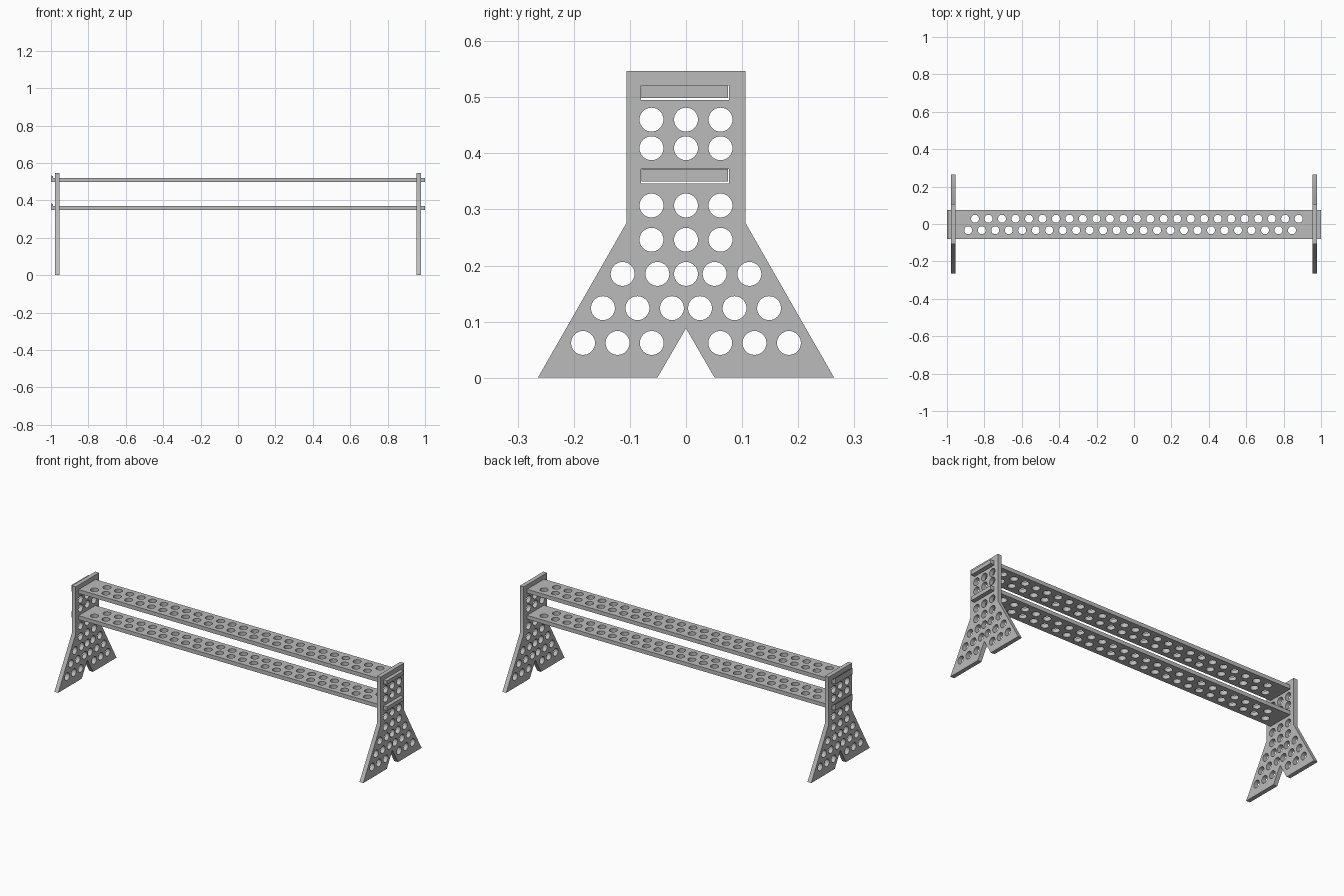
import bpy, bmesh, math
from mathutils import Matrix

if "Cube" in bpy.data.objects:
    bpy.data.objects.remove(bpy.data.objects["Cube"])

grey = bpy.data.materials.new("light_grey")
grey.diffuse_color = (0.5, 0.5, 0.5, 1)
grey.use_nodes = True
grey.node_tree.nodes["Principled BSDF"].inputs["Base Color"].default_value = grey.diffuse_color

R = 0.0213          # radius of every round hole


def circle(cx, cy, n=32):
    return [(cx + R * math.cos(2 * math.pi * i / n),
             cy + R * math.sin(2 * math.pi * i / n)) for i in range(n)]


def rect(x0, x1, y0, y1):
    return [(x0, y0), (x1, y0), (x1, y1), (x0, y1)]


def plate(name, loops, thickness, matrix):
    """Flat plate from an outline and hole loops, thickened about its mid plane."""
    cu = bpy.data.curves.new(name, 'CURVE')
    cu.dimensions = '2D'
    cu.fill_mode = 'BOTH'
    cu.extrude = thickness / 2
    for pts in loops:
        s = cu.splines.new('POLY')
        s.points.add(len(pts) - 1)
        for p, (x, y) in zip(s.points, pts):
            p.co = (x, y, 0, 1)
        s.use_cyclic_u = True
    ob = bpy.data.objects.new(name, cu)
    bpy.context.collection.objects.link(ob)
    bpy.ops.object.select_all(action='DESELECT')
    ob.select_set(True)
    bpy.context.view_layer.objects.active = ob
    bpy.ops.object.convert(target='MESH')
    ob = bpy.context.view_layer.objects.active
    bm = bmesh.new()
    bm.from_mesh(ob.data)
    bmesh.ops.remove_doubles(bm, verts=bm.verts, dist=1e-5)
    bmesh.ops.transform(bm, matrix=matrix, verts=bm.verts)
    bmesh.ops.recalc_face_normals(bm, faces=bm.faces)
    bm.to_mesh(ob.data)
    bm.free()
    ob.data.materials.clear()
    ob.data.materials.append(grey)
    bpy.ops.object.shade_smooth_by_angle(angle=math.radians(30))
    return ob


# End panels: forked foot, straight neck, round holes and two slots
half = [(0.051, 0), (0.264, 0), (0.106, 0.276), (0.106, 0.547)]
outline = [(0, 0.088)] + half + [(-y, z) for y, z in reversed(half)]
hole_rows = {
    0.460: (0, 0.0615), 0.409: (0, 0.0615), 0.307: (0, 0.0615), 0.246: (0, 0.0615),
    0.185: (0, 0.051, 0.113),
    0.124: (0.025, 0.0865, 0.148),
    0.062: (0.061, 0.122, 0.1835),
}
panel_loops = [outline]
for z, offsets in hole_rows.items():
    for y in offsets:
        panel_loops += [circle(s * y, z) for s in ((1, -1) if y else (1,))]
panel_loops += [rect(-0.08, 0.077, z, z + 0.026) for z in (0.346, 0.495)]

for side, x in (("left", -0.967), ("right", 0.967)):
    # profile axes (u, v) become (y, z)
    m = Matrix(((0, 0, 1, x), (1, 0, 0, 0), (0, 1, 0, 0), (0, 0, 0, 1)))
    plate(side + "_end_panel", panel_loops, 0.024, m)

# Shelves: two staggered rows of holes, passing through the panel slots
Y0, Y1 = -0.079, 0.0745
shelf_loops = [rect(-1, 1, Y0, Y1)]
for i in range(25):
    shelf_loops.append(circle(-0.850 + 0.0721 * i, 0.028))
    shelf_loops.append(circle(-0.886 + 0.0721 * i, -0.0335))

for name, z in (("lower", 0.3605), ("upper", 0.510)):
    plate(name + "_shelf", shelf_loops, 0.022, Matrix.Translation((0, 0, z)))
    # Small stop lip along the left end of the shelf
    lip = [(-1, z + 0.011), (-0.988, z + 0.011), (-0.988, z + 0.018), (-1, z + 0.025)]
    m = Matrix(((1, 0, 0, 0), (0, 0, 1, (Y0 + Y1) / 2), (0, 1, 0, 0), (0, 0, 0, 1)))
    plate(name + "_shelf_lip", [lip], Y1 - Y0, m)
